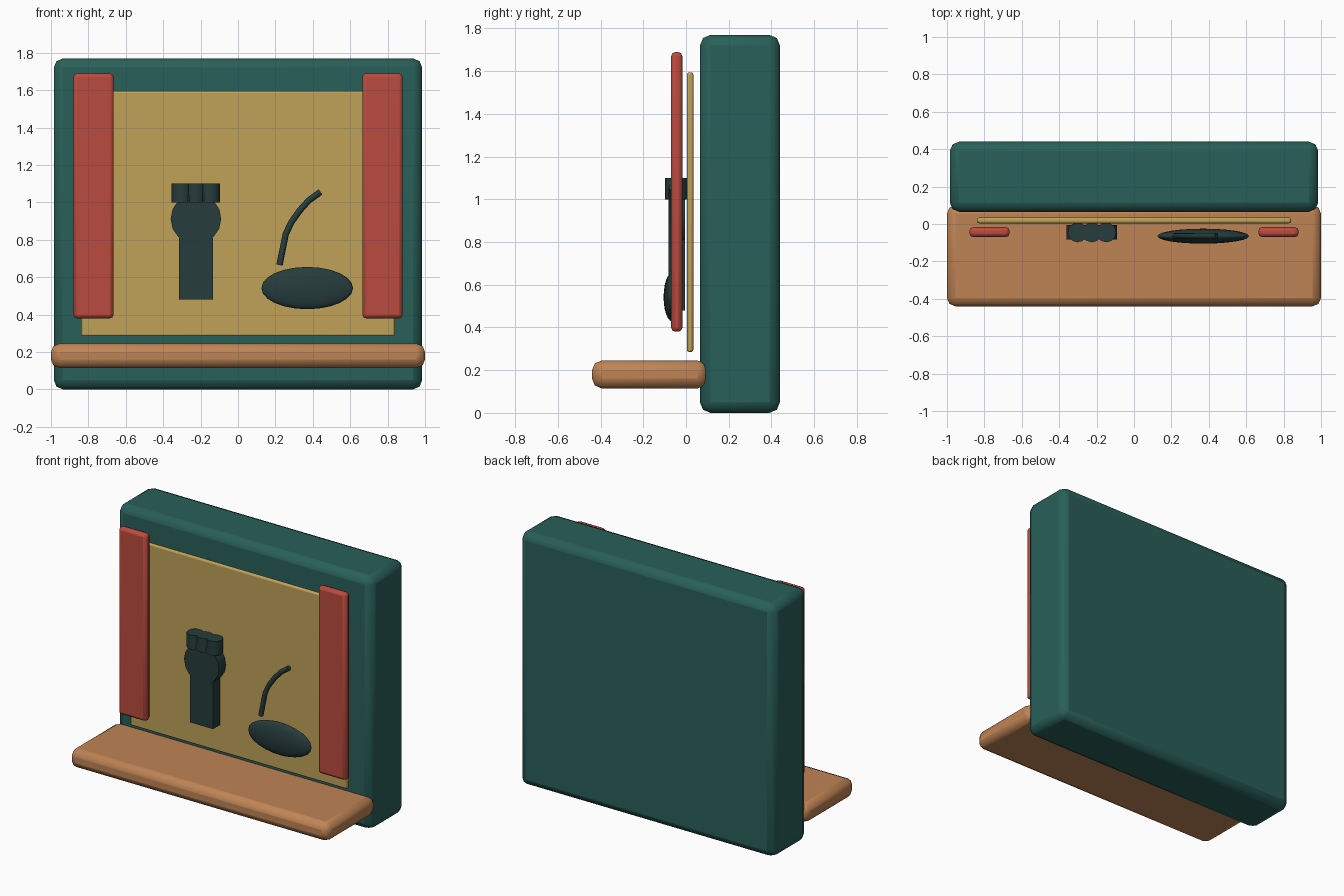
import bpy, math

if "Cube" in bpy.data.objects:
    bpy.data.objects.remove(bpy.data.objects["Cube"])


def mat(name, rgb):
    m = bpy.data.materials.new(name)
    m.diffuse_color = (*rgb, 1)
    m.use_nodes = True
    m.node_tree.nodes["Principled BSDF"].inputs["Base Color"].default_value = m.diffuse_color
    return m


TEAL = mat("teal", (0.022, 0.115, 0.10))
TAN = mat("tan", (0.53, 0.36, 0.10))
RED = mat("red", (0.50, 0.07, 0.05))
WOOD = mat("wood", (0.52, 0.23, 0.09))
DARK = mat("dark", (0.02, 0.045, 0.045))


def finish(name, material, smooth=40):
    ob = bpy.context.object
    ob.name = name
    ob.data.materials.append(material)
    bpy.ops.object.shade_smooth_by_angle(angle=math.radians(smooth))
    return ob


def box(name, x, y, z, material, bevel=0.0, segments=2):
    """Box from (min, max) extents, with rounded edges."""
    lims = (x, y, z)
    bpy.ops.mesh.primitive_cube_add(size=1, location=[(a + b) / 2 for a, b in lims])
    bpy.context.object.scale = [b - a for a, b in lims]
    bpy.ops.object.transform_apply(location=False, rotation=False, scale=True)
    ob = finish(name, material, 60 if bevel else 30)
    if bevel:
        mod = ob.modifiers.new("round", 'BEVEL')
        mod.width, mod.segments = bevel, segments
    return ob


# Cabinet body, shelf and back panel
box("body", (-0.985, 0.985), (0.065, 0.44), (0, 1.77), TEAL, 0.05)
box("shelf", (-1, 1), (-0.44, 0.10), (0.115, 0.245), WOOD, 0.045)
box("panel", (-0.84, 0.84), (0.004, 0.034), (0.285, 1.595), TAN, 0.01)

# Side strips
for s, side in ((-1, "left"), (1, "right")):
    box(f"{side}_strip", sorted((s * 0.665, s * 0.88)), (-0.07, -0.017),
        (0.38, 1.69), RED, 0.02)

# Raised fist: forearm, palm and fingers
box("forearm", (-0.315, -0.135), (-0.083, -0.005), (0.48, 0.81), DARK)
bpy.ops.mesh.primitive_cylinder_add(vertices=16, radius=0.135, depth=0.078,
                                    location=(-0.225, -0.044, 0.912),
                                    rotation=(math.pi / 2, 0, 0))
finish("palm", DARK)
for i in range(3):
    bpy.ops.mesh.primitive_cylinder_add(vertices=12, radius=0.053, depth=0.10,
                                        location=(-0.302 + 0.077 * i, -0.045, 1.05))
    finish(f"finger_{i + 1}", DARK)

# Bowl and curved stem
bpy.ops.mesh.primitive_uv_sphere_add(segments=24, ring_count=12, radius=1,
                                     location=(0.37, -0.065, 0.542))
bpy.context.object.scale = (0.245, 0.04, 0.113)
finish("bowl", DARK)

curve = bpy.data.curves.new("stem", 'CURVE')
curve.dimensions = '3D'
curve.bevel_depth, curve.bevel_resolution = 0.017, 2
curve.use_fill_caps = True
path = [(0.222, 0.665), (0.255, 0.83), (0.284, 0.892), (0.33, 0.957), (0.378, 1.01), (0.441, 1.056)]
spline = curve.splines.new('POLY')
spline.points.add(len(path) - 1)
for p, (x, z) in zip(spline.points, path):
    p.co = (x, -0.064, z, 1)
curve.materials.append(DARK)
bpy.context.collection.objects.link(bpy.data.objects.new("stem", curve))
